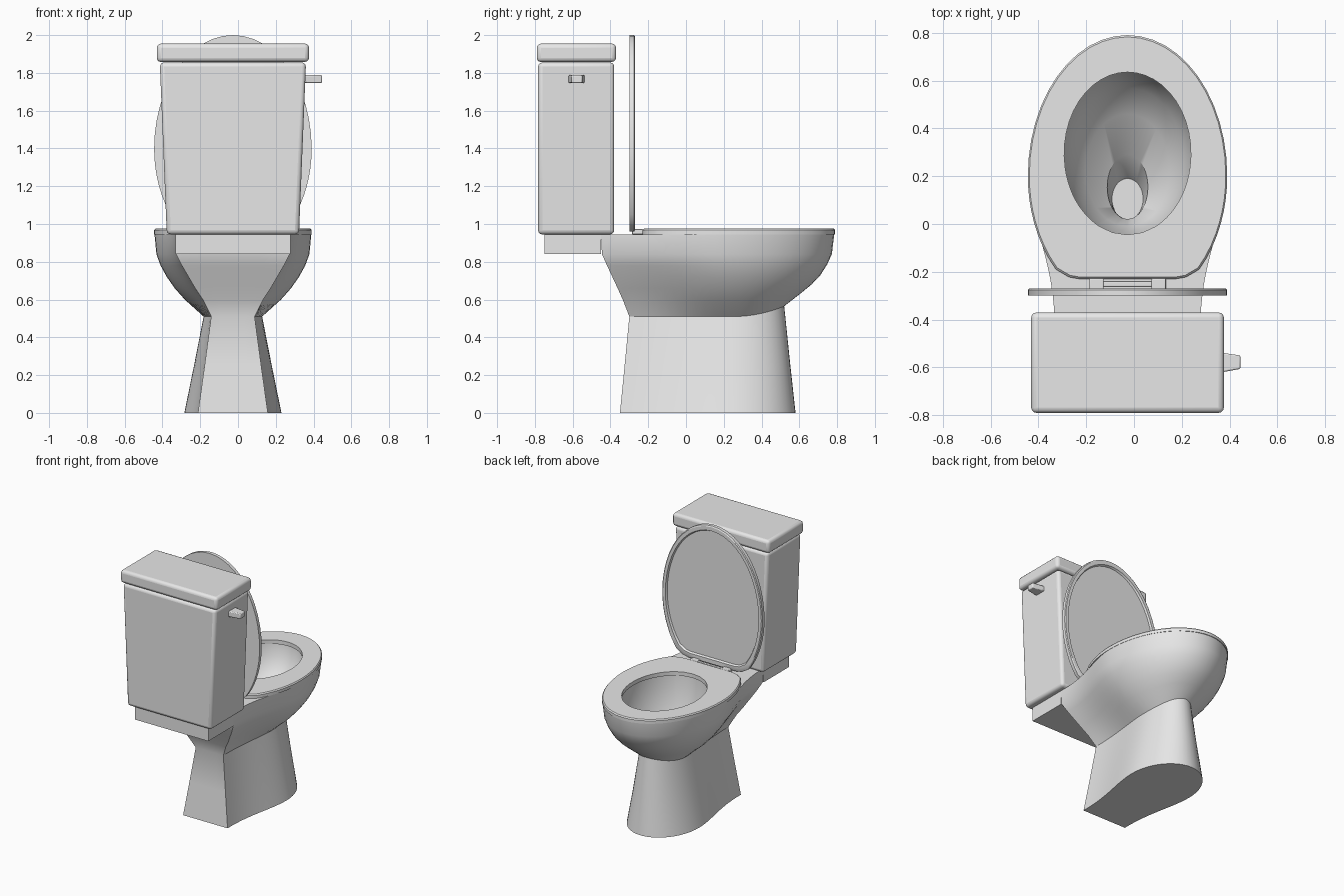
import bpy, bmesh, math

if "Cube" in bpy.data.objects:
    bpy.data.objects.remove(bpy.data.objects["Cube"])

CX = -0.027          # the body sits slightly left because of the flush lever
HOLE_Y = 0.295       # centre of the seat opening

white = bpy.data.materials.new("white porcelain")
white.diffuse_color = (0.8, 0.8, 0.8, 1)
white.use_nodes = True
white.node_tree.nodes["Principled BSDF"].inputs["Base Color"].default_value = white.diffuse_color


def finish(name, bm, bevel=0.0, segments=3):
    bmesh.ops.recalc_face_normals(bm, faces=bm.faces)
    me = bpy.data.meshes.new(name)
    bm.to_mesh(me)
    bm.free()
    ob = bpy.data.objects.new(name, me)
    bpy.context.collection.objects.link(ob)
    me.materials.append(white)
    if bevel:
        m = ob.modifiers.new("bevel", 'BEVEL')
        m.width, m.segments = bevel, segments
    bpy.ops.object.select_all(action='DESELECT')
    ob.select_set(True)
    bpy.context.view_layer.objects.active = ob
    bpy.ops.object.shade_smooth_by_angle(angle=math.radians(32))
    return ob


def loft(name, rings, cap=True):
    """Skin rings of equal point count; cap both ends or join last to first."""
    bm = bmesh.new()
    loops = [[bm.verts.new((x + CX, y, z)) for x, y, z in r] for r in rings]
    pairs = list(zip(loops, loops[1:]))
    if not cap:
        pairs.append((loops[-1], loops[0]))
    n = len(loops[0])
    for a, b in pairs:
        for i in range(n):
            j = (i + 1) % n
            bm.faces.new((a[i], a[j], b[j], b[i]))
    if cap:
        bm.faces.new(loops[0])
        bm.faces.new(loops[-1])
    return finish(name, bm)


def box(name, x, y, z, bevel=0.0, edit=None, segments=3):
    bm = bmesh.new()
    bmesh.ops.create_cube(bm, size=1)
    for v in bm.verts:
        s = v.co + v.co
        v.co = [(r[0] + r[1]) / 2 + k * (r[1] - r[0]) / 2 for r, k in zip((x, y, z), s)]
        if edit:
            edit(v.co, s)
    return finish(name, bm, bevel, segments)


def mirror(half):
    return half + [(-x, y) for x, y in reversed(half[1:-1])]


def ellipse_like(outline, rx, ry, cy, z):
    """Ellipse whose points line up in angle with an outline."""
    out = []
    for x, y in outline:
        a = math.atan2(x / rx, (y - HOLE_Y) / ry)
        out.append((rx * math.sin(a), cy + ry * math.cos(a), z))
    return out


# --- bowl and pedestal: flat back, S-curved sides, round front
def bowl_outline(yb, bw, w, ym, yf):
    half = [(0, yb), (bw * 0.5, yb), (bw, yb)]
    for i in range(1, 13):
        t = i / 12
        s = t ** 1.25
        half.append((bw + (w - bw) * s * s * (3 - 2 * s), yb + (ym - yb) * t))
    for i in range(1, 13):
        a = math.pi / 2 * i / 12
        half.append((w * math.cos(a) if i < 12 else 0, ym + (yf - ym) * math.sin(a)))
    return mirror(half)


# height, back y, back half width, half width, y of widest, front y, front lift
profile = [
    (0.00, -0.35, 0.185, 0.257, 0.25, 0.58, 0),
    (0.25, -0.325, 0.15, 0.206, 0.25, 0.55, 0.025),
    (0.51, -0.30, 0.115, 0.155, 0.25, 0.52, 0.055),
    (0.60, -0.335, 0.16, 0.255, 0.23, 0.61, 0.035),
    (0.66, -0.362, 0.20, 0.308, 0.225, 0.665, 0.02),
    (0.72, -0.39, 0.235, 0.35, 0.22, 0.712, 0.01),
    (0.78, -0.418, 0.27, 0.383, 0.21, 0.747, 0.005),
    (0.84, -0.445, 0.30, 0.405, 0.20, 0.772, 0),
    (0.945, -0.45, 0.305, 0.415, 0.20, 0.785, 0),
]
rings = []
for z, yb, bw, w, ym, yf, lift in profile:
    outline = bowl_outline(yb, bw, w, ym, yf)
    rings.append([(x, y, z + lift * (max(0, y - ym) / (yf - ym)) ** 2) for x, y in outline])
# inside of the bowl down to the drain
for rx, ry, cy, z in [(0.275, 0.35, 0.295, 0.945), (0.27, 0.342, 0.292, 0.85),
                      (0.235, 0.30, 0.27, 0.74), (0.175, 0.235, 0.225, 0.64),
                      (0.085, 0.135, 0.155, 0.56), (0.065, 0.085, 0.105, 0.43)]:
    rings.append(ellipse_like(outline, rx, ry, cy, z))
loft("bowl", rings)

# --- shelf under the tank
box("tank_shelf", (CX - 0.305, CX + 0.305), (-0.75, -0.449), (0.84, 0.945))


# --- seat and lid share one outline
def seat_outline():
    half = [(0, -0.23), (0.1, -0.23), (0.2, -0.23), (0.245, -0.222)]
    for i in range(9):
        y = -0.19 + 0.39 * i / 8
        half.append((0.417 * math.sqrt(1 - ((0.2 - y) / 0.56) ** 2), y))
    for i in range(1, 13):
        a = math.pi / 2 * i / 12
        half.append((0.417 * math.cos(a) if i < 12 else 0, 0.2 + 0.59 * math.sin(a)))
    return mirror(half)


seat = seat_outline()


def inset(k):
    return [(x * k, 0.28 + (y - 0.28) * k) for x, y in seat]


loft("seat", [
    [(x, y, 0.945) for x, y in seat],
    [(x, y, 0.967) for x, y in seat],
    [(x, y, 0.975) for x, y in inset(0.985)],
    ellipse_like(seat, 0.265, 0.34, HOLE_Y, 0.975),
    ellipse_like(seat, 0.265, 0.34, HOLE_Y, 0.945)], cap=False)


def upright(points, y):
    return [(x, y, 0.96 + (p + 0.23) * 1.04 / 1.02) for x, p in points]


# raised lid with a rim around its recessed inner face
loft("seat_lid", [upright(seat, -0.30), upright(seat, -0.275), upright(inset(0.985), -0.27),
                  upright(inset(0.93), -0.27), upright(inset(0.915), -0.284)])

# --- hinge
box("hinge_bar", (CX - 0.11, CX + 0.11), (-0.262, -0.24), (0.947, 0.968), 0.004)
for side, name in ((-1, "left_hinge"), (1, "right_hinge")):
    c = CX + side * 0.13
    box(name, (c - 0.03, c + 0.03), (-0.285, -0.228), (0.945, 0.973), 0.005)


# --- tank, narrower at the bottom, and its cover
def taper_tank(co, s):
    if s.z < 0:
        co.x = CX + s.x * 0.35


box("tank", (CX - 0.387, CX + 0.387), (-0.783, -0.38), (0.945, 1.855), 0.022, taper_tank)
box("tank_cover", (CX - 0.403, CX + 0.403), (-0.79, -0.37), (1.858, 1.955), 0.022)


# --- flush lever, tapered outwards
def taper_lever(co, s):
    if s.x > 0:
        co.y = -0.578 + s.y * 0.028


box("flush_lever", (0.345, 0.445), (-0.624, -0.535), (1.747, 1.788), 0.006, taper_lever, 2)
